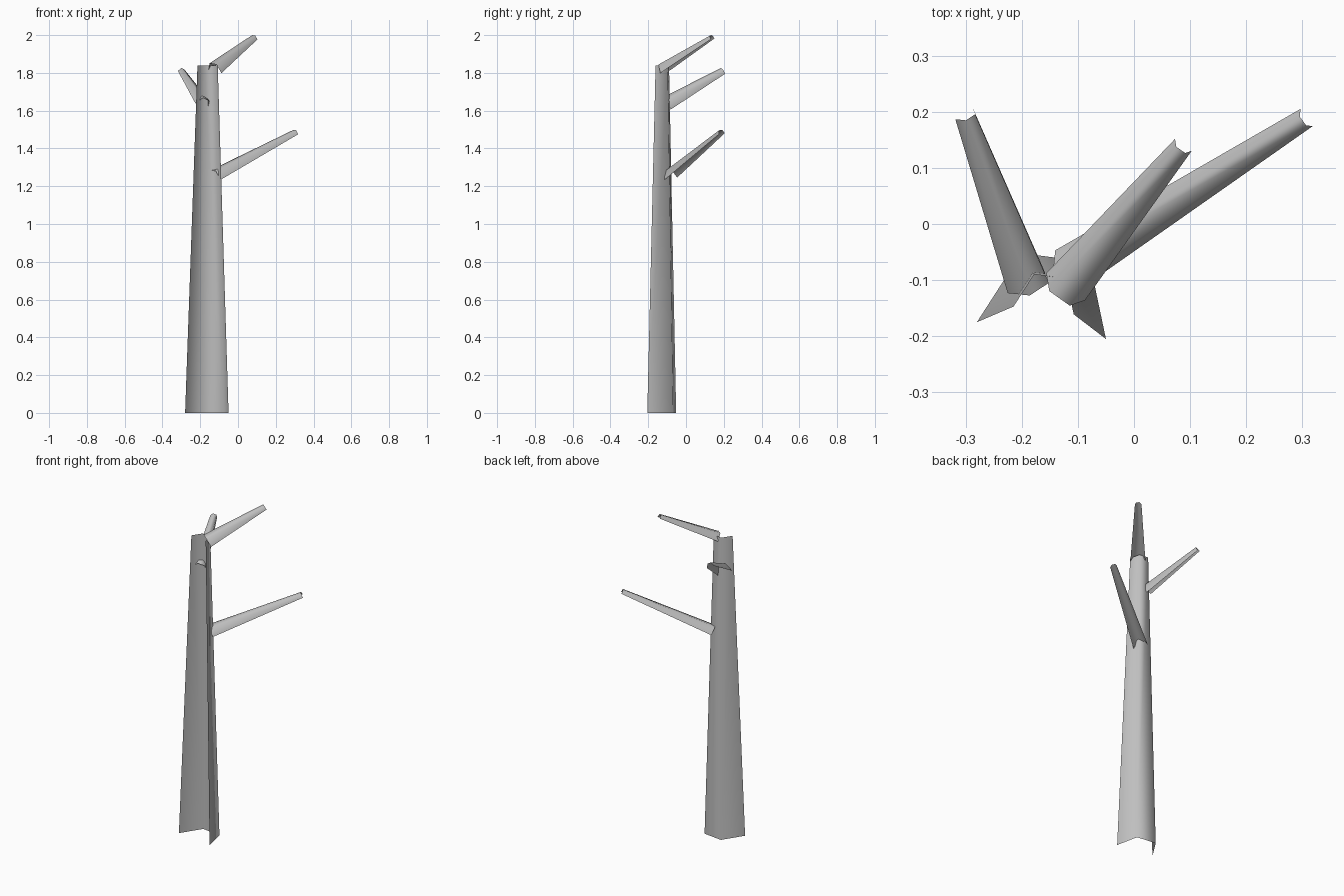
import bpy
import bmesh
from mathutils import Vector

cube = bpy.data.objects.get("Cube")
if cube:
    bpy.data.objects.remove(cube, do_unlink=True)

# One plain grey for everything
grey = bpy.data.materials.new("plain_grey")
grey.use_nodes = True
colour = (0.52, 0.52, 0.52, 1.0)
grey.diffuse_color = colour
grey.node_tree.nodes["Principled BSDF"].inputs["Base Color"].default_value = colour

# Open half-hexagon: (across, out) as fractions of the width
SECTION = ((-0.5, 0), (-0.23, 0.57), (0.3, 0.57), (0.5, 0))


def half_tube(name, base, tip, base_width, tip_width, across):
    """Tapered open shell from base to tip; across points from edge to edge."""
    base, tip, across = Vector(base), Vector(tip), Vector(across)
    axis = (tip - base).normalized()
    across = (across - axis * across.dot(axis)).normalized()
    out = axis.cross(across)
    bm = bmesh.new()
    rings = [[bm.verts.new(centre + (across * u + out * v) * width)
              for u, v in SECTION]
             for centre, width in ((base, base_width), (tip, tip_width))]
    low, high = rings
    for i in range(len(SECTION) - 1):
        face = bm.faces.new((low[i + 1], low[i], high[i], high[i + 1]))
        face.smooth = True
    mesh = bpy.data.meshes.new(name)
    bm.to_mesh(mesh)
    bm.free()
    mesh.materials.append(grey)
    obj = bpy.data.objects.new(name, mesh)
    bpy.context.collection.objects.link(obj)
    return obj


# Trunk, open towards the front
trunk = half_tube("trunk", (-0.165, -0.19, 0), (-0.161, -0.154, 1.84),
                  0.232, 0.108, (0.23, -0.03, 0))
# Make the trunk ends level
for i, v in enumerate(trunk.data.vertices):
    v.co.z = 0 if i < len(SECTION) else 1.84

# Branches, open underneath
half_tube("lower_branch", (-0.116, -0.08, 1.24), (0.308, 0.19, 1.478),
          0.083, 0.038, (-0.058, 0.07, 0.01))
half_tube("middle_branch", (-0.193, -0.102, 1.622), (-0.303, 0.197, 1.803),
          0.083, 0.04, (-0.064, -0.046, 0.03))
half_tube("upper_branch", (-0.122, -0.112, 1.805), (0.088, 0.141, 1.98),
          0.085, 0.037, (-0.07, 0.045, 0.01))
